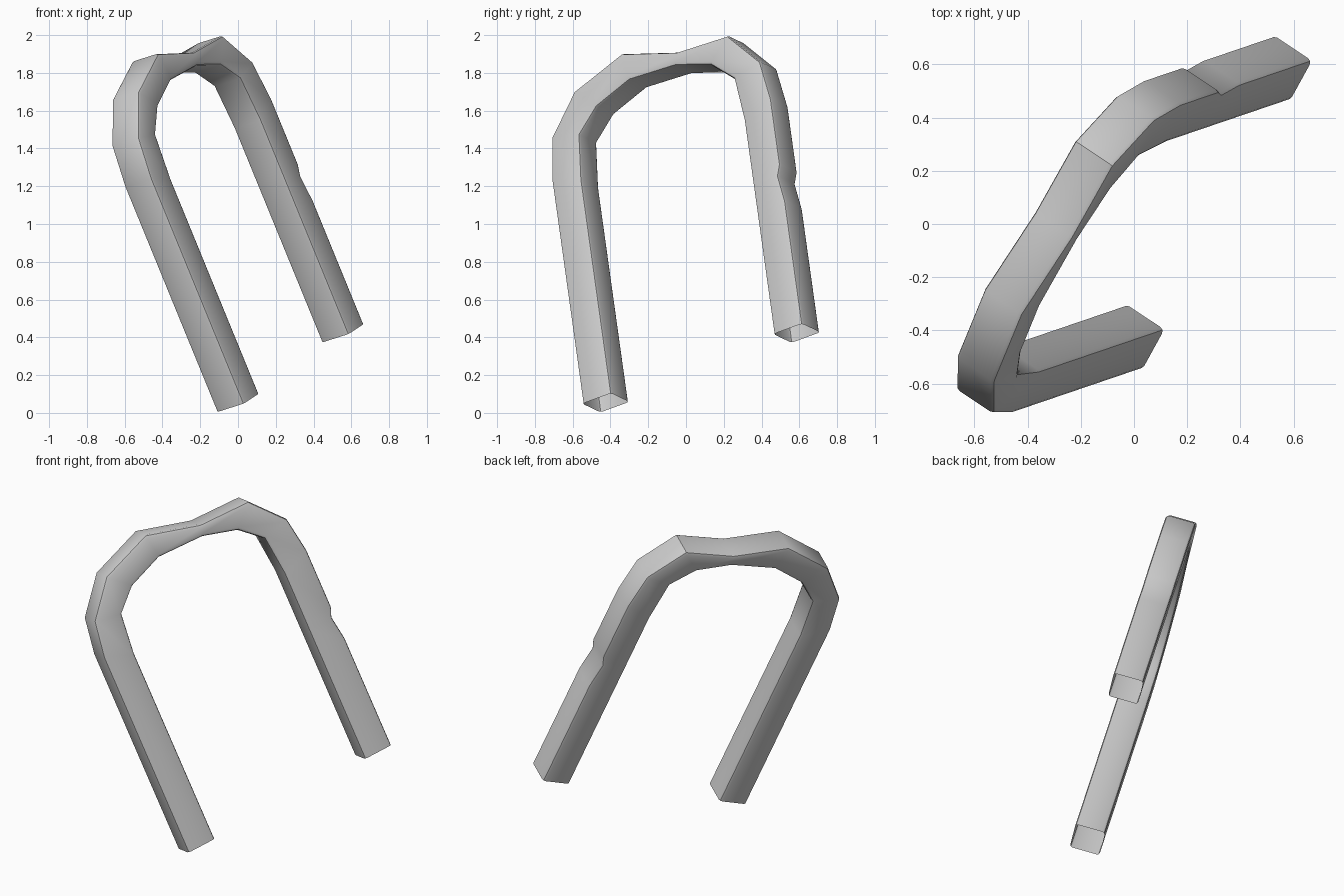
import bpy, bmesh
from mathutils import Vector

if "Cube" in bpy.data.objects:
    bpy.data.objects.remove(bpy.data.objects["Cube"])

# Tilted frame of the U-shaped bar: E across legs, U up the legs, N through thickness
ORIGIN = Vector((0.0, -0.424, 0.054))
U = Vector((-0.376, -0.128, 0.918)).normalized()
E = Vector((0.459, 0.835, 0.303))
E = (E - U * E.dot(U)).normalized()
N = E.cross(U)
SPAN, HALF = 1.209, 0.09

# Outer and inner outline pairs (across, up), from first leg end round to the crown
left = [((-.092, 0), (.09, 0)),
        ((-.092, 1.298), (.09, 1.234)),
        ((-.057, 1.523), (.116, 1.484)),
        ((.118, 1.732), (.243, 1.605)),
        ((.437, 1.845), (.462, 1.685))]
right = [((SPAN - o[0], o[1]), (SPAN - i[0], i[1])) for o, i in reversed(left)]
# Crown dips on one side
right[0] = ((.769, 1.744), (.755, 1.672))
# Small dent on the outside of the second leg
dent = [((SPAN + .092 - d, t), (SPAN - .09, t))
        for t, d in ((.92, 0), (.86, .022), (.71, 0))]
path = left + right[:-1] + dent + right[-1:]


def place(p, n):
    return ORIGIN + E * p[0] + U * p[1] + N * n


# Open-ended square tube
bm = bmesh.new()
rings = [[bm.verts.new(place(p, n)) for p, n in
          ((o, HALF), (o, -HALF), (i, -HALF), (i, HALF))] for o, i in path]
for a, b in zip(rings, rings[1:]):
    for k in range(4):
        j = (k + 1) % 4
        bm.faces.new((a[k], a[j], b[j], b[k]))
bmesh.ops.recalc_face_normals(bm, faces=bm.faces)
# make sure the faces point outwards
f = bm.faces[:][0]
if f.normal.dot(E) > 0:
    bmesh.ops.reverse_faces(bm, faces=bm.faces)

# Rounded long edges
long_edges = [bm.edges.get((a[k], b[k])) for a, b in zip(rings, rings[1:]) for k in range(4)]
bmesh.ops.bevel(bm, geom=long_edges, offset=0.018, offset_type='OFFSET',
                segments=2, profile=0.5, affect='EDGES')

mesh = bpy.data.meshes.new("bent_bar")
bm.to_mesh(mesh)
bm.free()
bar = bpy.data.objects.new("bent_bar", mesh)
bpy.context.collection.objects.link(bar)
bpy.context.view_layer.objects.active = bar
bar.select_set(True)
bpy.ops.object.shade_smooth_by_angle(angle=0.7)
